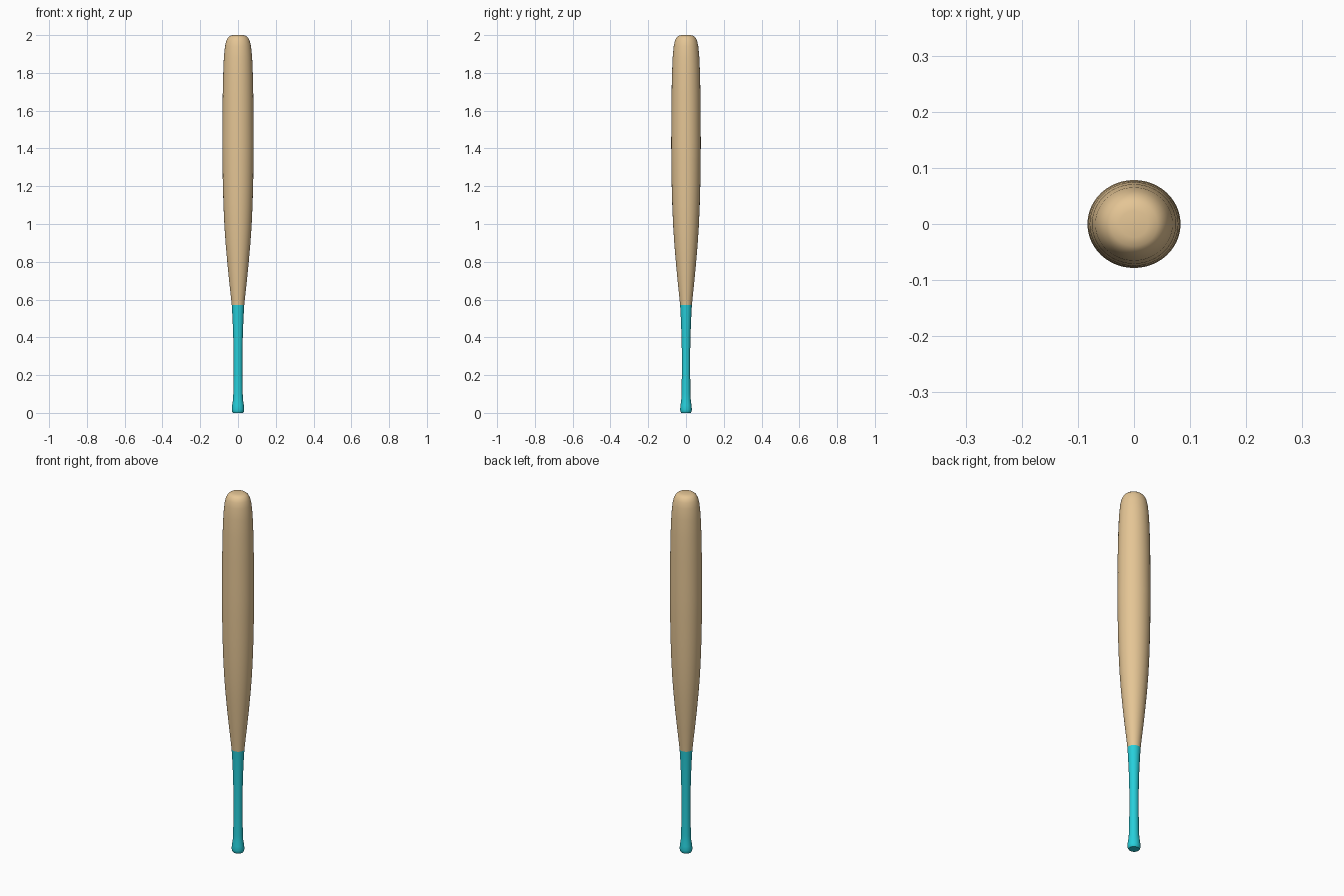
import bpy, bmesh, math

if "Cube" in bpy.data.objects:
    bpy.data.objects.remove(bpy.data.objects["Cube"])

SIDES = 48
DEPTH = 0.945  # cross-section is slightly narrower front to back


def lathe(name, profile, color):
    """Revolve (radius, z) points about z; a zero radius closes the end."""
    bm = bmesh.new()
    rings = []
    for r, z in profile:
        if r == 0:
            rings.append([bm.verts.new((0, 0, z))] * SIDES)
        else:
            rings.append([bm.verts.new((r * math.cos(2 * math.pi * i / SIDES),
                                        r * DEPTH * math.sin(2 * math.pi * i / SIDES), z))
                          for i in range(SIDES)])
    for low, high in zip(rings, rings[1:]):
        for i in range(SIDES):
            j = (i + 1) % SIDES
            bm.faces.new(dict.fromkeys((low[i], low[j], high[j], high[i])))
    bmesh.ops.recalc_face_normals(bm, faces=bm.faces)
    mesh = bpy.data.meshes.new(name)
    bm.to_mesh(mesh)
    bm.free()
    obj = bpy.data.objects.new(name, mesh)
    bpy.context.collection.objects.link(obj)
    mat = bpy.data.materials.new(name + "_material")
    mat.diffuse_color = color
    mat.use_nodes = True
    mat.node_tree.nodes["Principled BSDF"].inputs["Base Color"].default_value = mat.diffuse_color
    mesh.materials.append(mat)
    bpy.ops.object.select_all(action='DESELECT')
    obj.select_set(True)
    bpy.context.view_layer.objects.active = obj
    bpy.ops.object.shade_smooth_by_angle(angle=math.radians(50))
    return obj


# Grip with a small flared knob
lathe("grip", [(0, 0), (0.027, 0), (0.031, 0.006), (0.033, 0.018), (0.031, 0.04),
               (0.027, 0.065), (0.025, 0.1), (0.0235, 0.2), (0.0235, 0.33),
               (0.026, 0.43), (0.030, 0.52), (0.033, 0.57)],
      (0.02, 0.62, 0.70, 1))

# Wooden barrel, tapering from the grip to a rounded end
lathe("barrel", [(0.033, 0.57), (0.037, 0.61), (0.047, 0.7), (0.056, 0.79),
                 (0.065, 0.89), (0.072, 0.99), (0.077, 1.1), (0.0805, 1.22),
                 (0.082, 1.34), (0.083, 1.43), (0.082, 1.52), (0.0815, 1.65),
                 (0.079, 1.78), (0.075, 1.88), (0.069, 1.94), (0.062, 1.97),
                 (0.053, 1.987), (0.042, 1.996), (0.025, 2.0), (0, 2.0)],
      (0.78, 0.56, 0.30, 1))
